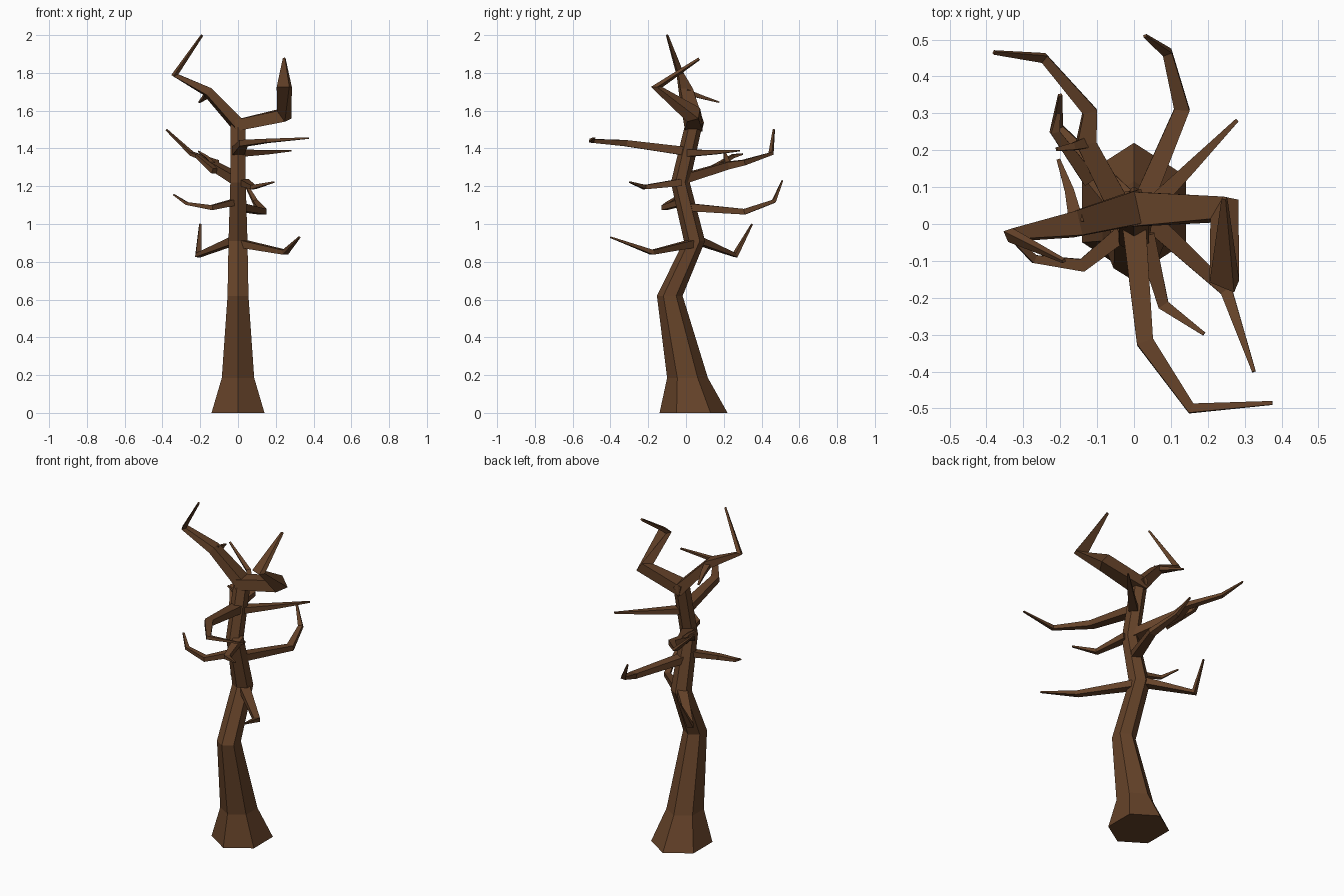
import bpy, math
from mathutils import Vector, Matrix

if "Cube" in bpy.data.objects:
    bpy.data.objects.remove(bpy.data.objects["Cube"])

bark = bpy.data.materials.new("bark")
bark.diffuse_color = (0.13, 0.055, 0.022, 1)
bark.use_nodes = True
bark.node_tree.nodes["Principled BSDF"].inputs["Base Color"].default_value = bark.diffuse_color


def loft(name, rings):
    """Flat-shaded closed skin through equal-sized rings."""
    n = len(rings[0])
    verts = [v for r in rings for v in r]
    faces = [tuple(reversed(range(n))), tuple(range(len(verts) - n, len(verts)))]
    for i in range(len(rings) - 1):
        for j in range(n):
            k = (j + 1) % n
            faces.append((i * n + j, i * n + k, (i + 1) * n + k, (i + 1) * n + j))
    me = bpy.data.meshes.new(name)
    me.from_pydata(verts, [], faces)
    me.materials.append(bark)
    ob = bpy.data.objects.new(name, me)
    bpy.context.collection.objects.link(ob)
    return ob


def branch(name, pts, widths=None, heights=None, base=0.029, tip=0.005):
    """Four-sided tapering tube along a bent path."""
    p = [Vector(q) for q in pts]
    n = len(p)
    widths = widths or [base + (tip - base) * i / (n - 1) for i in range(n)]
    heights = heights or [w * 0.72 for w in widths]
    dirs = [(b - a).normalized() for a, b in zip(p, p[1:])]
    tans = [dirs[0]] + [(a + b).normalized() for a, b in zip(dirs, dirs[1:])] + [dirs[-1]]
    side = Vector((0, 0, 1)).cross(tans[0]).normalized()
    rings = []
    for i, t in enumerate(tans):
        if i:
            side = tans[i - 1].rotation_difference(t) @ side
        up = t.cross(side)
        rings.append([p[i] + side * widths[i] * a + up * heights[i] * b
                      for a, b in ((1, 1), (-1, 1), (-1, -1), (1, -1))])
    return loft(name, rings)


# trunk: hexagonal rings (z, centre y, radius x, radius y)
trunk = [(0, .04, .162, .18), (.185, .008, .099, .108), (.62, -.086, .064, .068),
         (.91, .045, .058, .056), (1.22, -.03, .047, .05), (1.53, .042, .046, .046)]
loft("trunk", [[(rx * math.sin(-a), cy + ry * math.cos(a), z)
                for a in (math.radians(60 * k) for k in range(6))]
               for z, cy, rx, ry in trunk])

# two main limbs splitting from the top
branch("right_limb", [(-.02, .04, 1.52), (.245, .04, 1.578), (.245, -.155, 1.725), (.245, .07, 1.875)],
       [.048, .036, .018, .006], [.03, .035, .036, .006])
branch("left_limb", [(.01, .045, 1.515), (-.16, 0, 1.7), (-.335, -.03, 1.79), (-.19, -.1, 2.0)],
       [.046, .034, .016, .005], [.03, .022, .014, .005])
branch("left_limb_twig", [(-.155, 0, 1.7), (-.175, .09, 1.67), (-.205, .175, 1.645)], base=.02)

# side branches, lowest first
branch("low_right_branch", [(0, .05, .9), (.25, -.18, .85), (.325, -.4, .93)])
branch("low_left_branch", [(0, .045, .92), (-.21, .26, .835), (-.2, .35, 1.0)])
branch("back_right_branch", [(0, 0, 1.09), (.13, .31, 1.065), (.09, .465, 1.12), (.03, .51, 1.23)])
branch("left_front_branch", [(0, 0, 1.12), (-.14, -.112, 1.087), (-.27, -.095, 1.108), (-.34, -.03, 1.155)], base=.024)
branch("small_front_branch", [(.03, -.03, 1.22), (.08, -.22, 1.195), (.19, -.298, 1.222)], base=.026)
branch("back_left_branch", [(0, -.03, 1.235), (-.13, .22, 1.31), (-.12, .305, 1.325),
                            (-.245, .45, 1.372), (-.38, .465, 1.5)], base=.034)
branch("back_left_twig", [(-.13, .22, 1.315), (-.165, .21, 1.355), (-.21, .203, 1.385)], base=.015)
branch("back_left_rising_twig", [(-.12, .12, 1.28), (-.215, .25, 1.36), (-.205, .3, 1.37)], base=.02)
branch("front_branch", [(0, 0, 1.385), (.03, -.32, 1.428), (.155, -.5, 1.44), (.375, -.485, 1.455)], base=.032)
branch("straight_right_branch", [(0, 0, 1.375), (.15, .15, 1.38), (.28, .282, 1.388)], base=.027)
